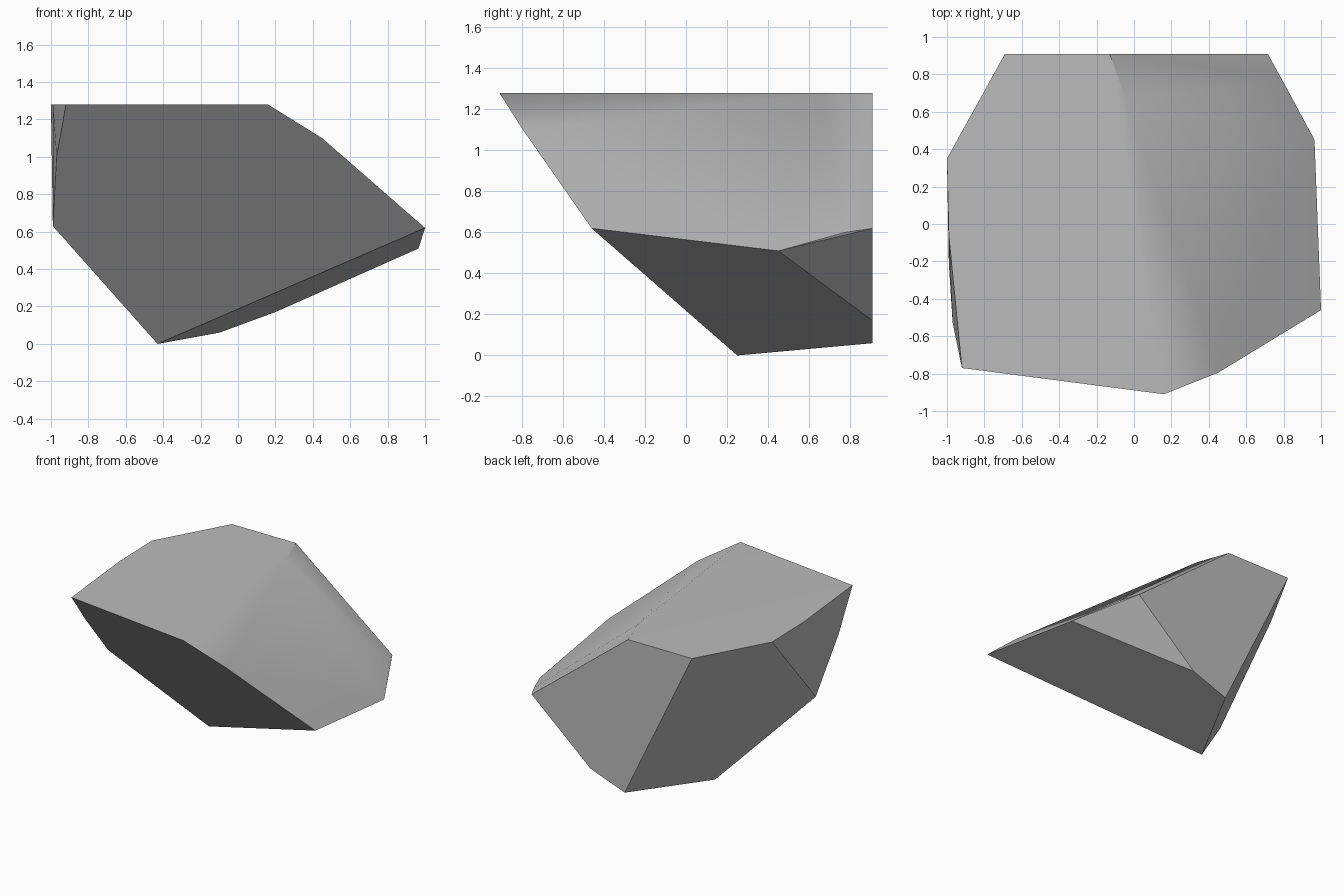
import bpy, bmesh, math

if "Cube" in bpy.data.objects:
    bpy.data.objects.remove(bpy.data.objects["Cube"])

# Corner points of the cut stone
top_rim = [(-0.92, -0.77), (0.16, -0.91), (-0.04, 0.66), (-0.13, 0.91),
           (-0.69, 0.91), (-1.0, 0.35), (-0.99, -0.06)]
sides = [(0.45, -0.795, 1.10), (1.0, -0.46, 0.62), (0.965, 0.45, 0.51),
         (0.79, 0.775, 0.60), (0.715, 0.91, 0.62),
         (-0.99, -0.21, 0.63), (-0.97, -0.525, 1.0)]
base = [(-0.43, 0.25, 0.0), (-0.10, 0.91, 0.06), (0.20, 0.91, 0.17)]

# Faceted boulder: convex hull with coplanar triangles merged
bm = bmesh.new()
for p in [(x, y, 1.28) for x, y in top_rim] + sides + base:
    bm.verts.new(p)
bmesh.ops.convex_hull(bm, input=bm.verts[:])
bmesh.ops.dissolve_limit(bm, angle_limit=math.radians(2),
                         verts=bm.verts[:], edges=bm.edges[:])
bmesh.ops.recalc_face_normals(bm, faces=bm.faces[:])
mesh = bpy.data.meshes.new("boulder")
bm.to_mesh(mesh)
bm.free()

boulder = bpy.data.objects.new("boulder", mesh)
bpy.context.collection.objects.link(boulder)

# Stone colour
stone = bpy.data.materials.new("stone_grey")
stone.diffuse_color = (0.5, 0.5, 0.5, 1)
stone.use_nodes = True
stone.node_tree.nodes["Principled BSDF"].inputs["Base Color"].default_value = stone.diffuse_color
mesh.materials.append(stone)

# Soften only the shallow edges, keeping the large facets flat
bpy.context.view_layer.objects.active = boulder
boulder.select_set(True)
bpy.ops.object.shade_smooth_by_angle(angle=math.radians(35))
weighted = boulder.modifiers.new("facet_normals", 'WEIGHTED_NORMAL')
weighted.keep_sharp = True
